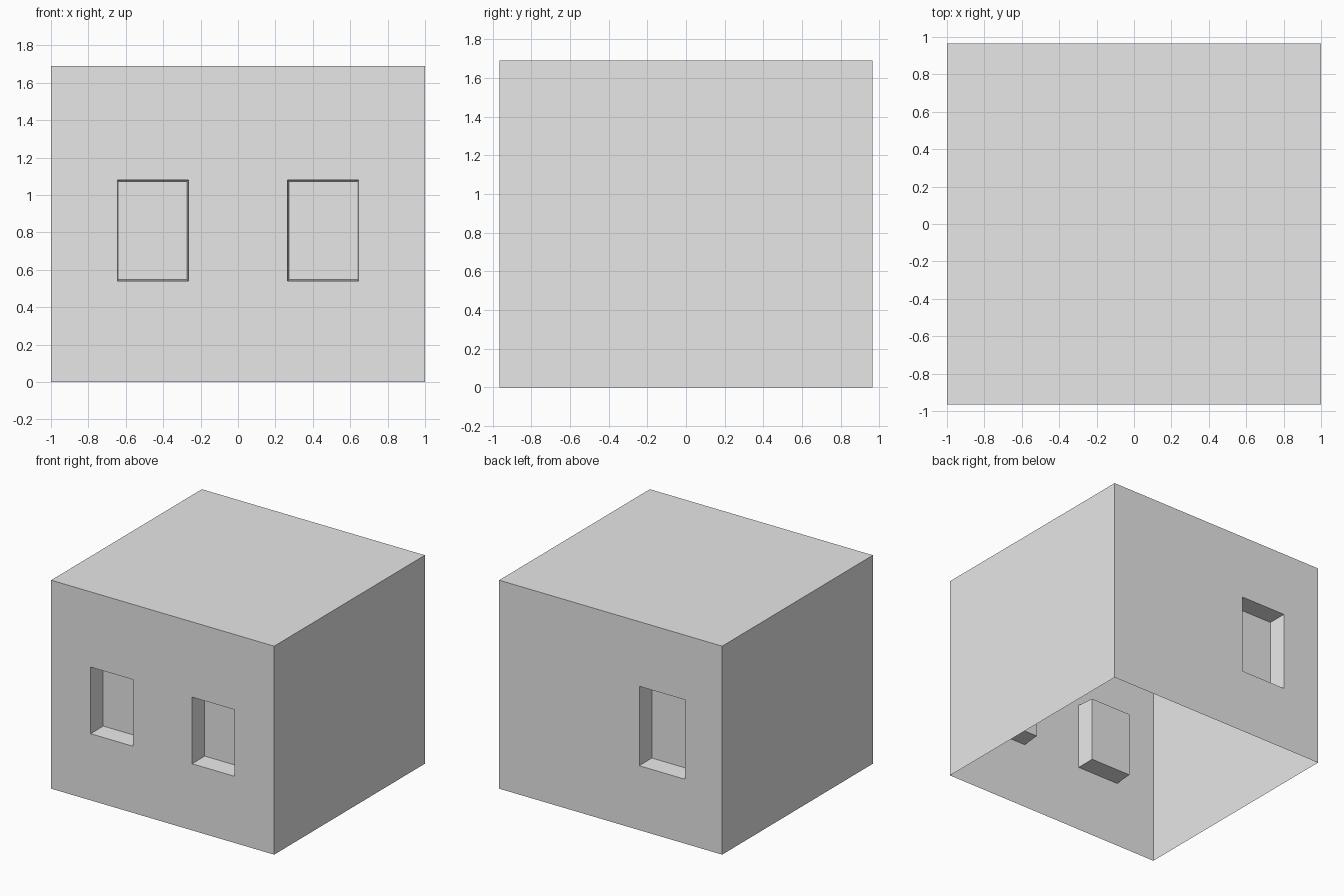
import bpy
import bmesh
from mathutils import Vector

cube = bpy.data.objects.get("Cube")
if cube:
    bpy.data.objects.remove(cube, do_unlink=True)

WIDTH, DEPTH, HEIGHT = 2.0, 1.93, 1.69
RECESS, TAPER = 0.15, 0.007

# One flat grey
grey = bpy.data.materials.new("plain_grey")
grey.use_nodes = True
grey.diffuse_color = (0.8, 0.8, 0.8, 1)
grey.node_tree.nodes["Principled BSDF"].inputs["Base Color"].default_value = (0.8, 0.8, 0.8, 1)


def wall_faces(bm, side):
    """Faces of the front (-1) or back (+1) wall plane."""
    return [f for f in bm.faces
            if f.normal.y * side > 0.9
            and abs(f.calc_center_median().y - side * DEPTH / 2) < 0.001]


def cut_wall(bm, side, axis, value):
    """Slice only one wall along a plane."""
    faces = wall_faces(bm, side)
    geom = set(faces)
    for f in faces:
        geom.update(f.edges)
        geom.update(f.verts)
    bmesh.ops.bisect_plane(bm, geom=list(geom), dist=0.0001,
                           plane_co=Vector(axis) * value, plane_no=axis)
    bm.normal_update()


def add_windows(bm, side, spans, bottom, top):
    """Cut blind, slightly tapered window recesses into a wall."""
    for z in (bottom, top):
        cut_wall(bm, side, (0, 0, 1), z)
    for span in spans:
        for x in span:
            cut_wall(bm, side, (1, 0, 0), x)
    panes = []
    for f in wall_faces(bm, side):
        c = f.calc_center_median()
        if bottom < c.z < top and any(a < c.x < b for a, b in spans):
            panes.append(f)
    bmesh.ops.inset_individual(bm, faces=panes, thickness=TAPER,
                               depth=-RECESS, use_even_offset=True)
    bm.normal_update()


# House shell, open underneath
bm = bmesh.new()
bmesh.ops.create_cube(bm, size=1)
bmesh.ops.scale(bm, vec=(WIDTH, DEPTH, HEIGHT), verts=bm.verts)
bmesh.ops.translate(bm, vec=(0, 0, HEIGHT / 2), verts=bm.verts)
bm.normal_update()
floor = [f for f in bm.faces if f.normal.z < -0.9]
bmesh.ops.delete(bm, geom=floor, context='FACES_ONLY')

# Two front windows, one taller back window
add_windows(bm, -1, [(-0.645, -0.265), (0.265, 0.645)], 0.54, 1.08)
add_windows(bm, 1, [(-0.665, -0.257)], 0.522, 1.166)

mesh = bpy.data.meshes.new("house_shell")
bm.to_mesh(mesh)
bm.free()
mesh.materials.append(grey)
shell = bpy.data.objects.new("house_shell", mesh)
bpy.context.collection.objects.link(shell)
